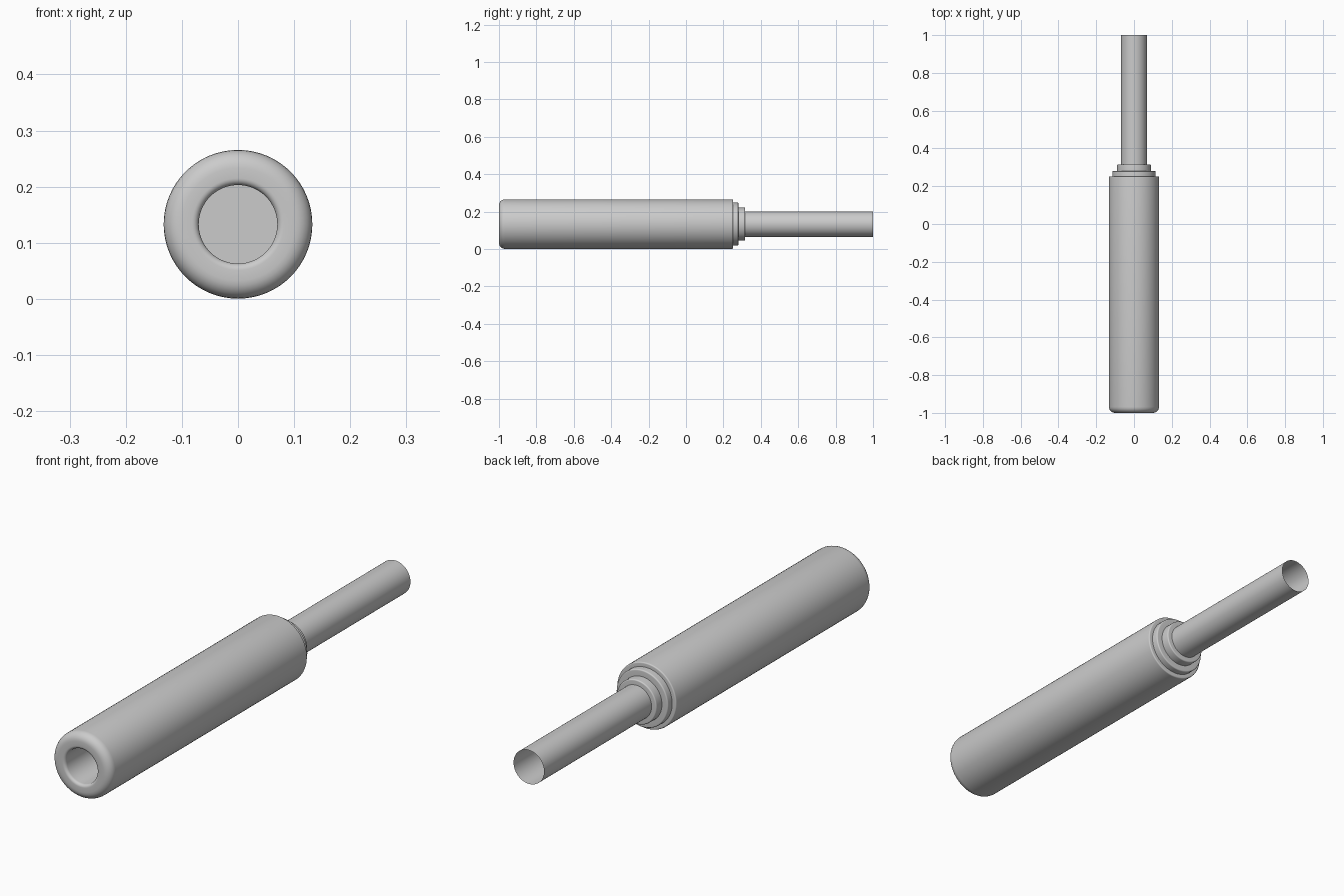
import bpy, bmesh, math
from mathutils import Vector

cube = bpy.data.objects.get("Cube")
if cube:
    bpy.data.objects.remove(cube)

AXIS_Z = 0.133
SEGMENTS = 64

grey = bpy.data.materials.new("plain grey")
grey.use_nodes = True
grey.diffuse_color = (0.6, 0.6, 0.6, 1)
grey.node_tree.nodes["Principled BSDF"].inputs["Base Color"].default_value = grey.diffuse_color


def rounded(profile, steps=6):
    """Turn (radius, y, fillet) corners into a list of points with round corners."""
    pts = [Vector(p[:2]) for p in profile]
    out = []
    for i, (r, y, fillet) in enumerate(profile):
        p = pts[i]
        if fillet == 0:
            out.append(p)
            continue
        a = (pts[i - 1] - p).normalized()
        b = (pts[i + 1] - p).normalized()
        centre = p + (a + b) * fillet
        for k in range(steps + 1):
            t = k / steps * math.pi / 2
            out.append(centre - b * fillet * math.cos(t) - a * fillet * math.sin(t))
    return out


def lathe(name, profile):
    """Revolve a profile around the long axis."""
    bm = bmesh.new()
    verts = [bm.verts.new((p.x, p.y, 0)) for p in rounded(profile)]
    edges = [bm.edges.new(pair) for pair in zip(verts, verts[1:])]
    bmesh.ops.spin(bm, geom=verts + edges, cent=(0, 0, 0), axis=(0, 1, 0),
                   angle=math.tau, steps=SEGMENTS, use_merge=True)
    bmesh.ops.remove_doubles(bm, verts=bm.verts, dist=0.0001)
    bmesh.ops.recalc_face_normals(bm, faces=bm.faces)
    mesh = bpy.data.meshes.new(name)
    bm.to_mesh(mesh)
    bm.free()
    mesh.materials.append(grey)
    obj = bpy.data.objects.new(name, mesh)
    obj.location.z = AXIS_Z
    bpy.context.collection.objects.link(obj)
    bpy.ops.object.select_all(action="DESELECT")
    obj.select_set(True)
    bpy.context.view_layer.objects.active = obj
    bpy.ops.object.shade_smooth_by_angle(angle=math.radians(35))
    return obj


# Body with a rounded nose, a deep blind bore and two stepped collars
lathe("body", [
    (0, -0.3, 0), (0.07, -0.3, 0),
    (0.07, -1, 0.012), (0.1325, -1, 0.032),
    (0.1325, 0.252, 0.005), (0.115, 0.252, 0),
    (0.115, 0.28, 0.005), (0.089, 0.28, 0),
    (0.089, 0.316, 0.005), (0, 0.316, 0),
])

# Thin open tube at the back
lathe("tube", [(0.068, 0.31, 0), (0.068, 1, 0)])
